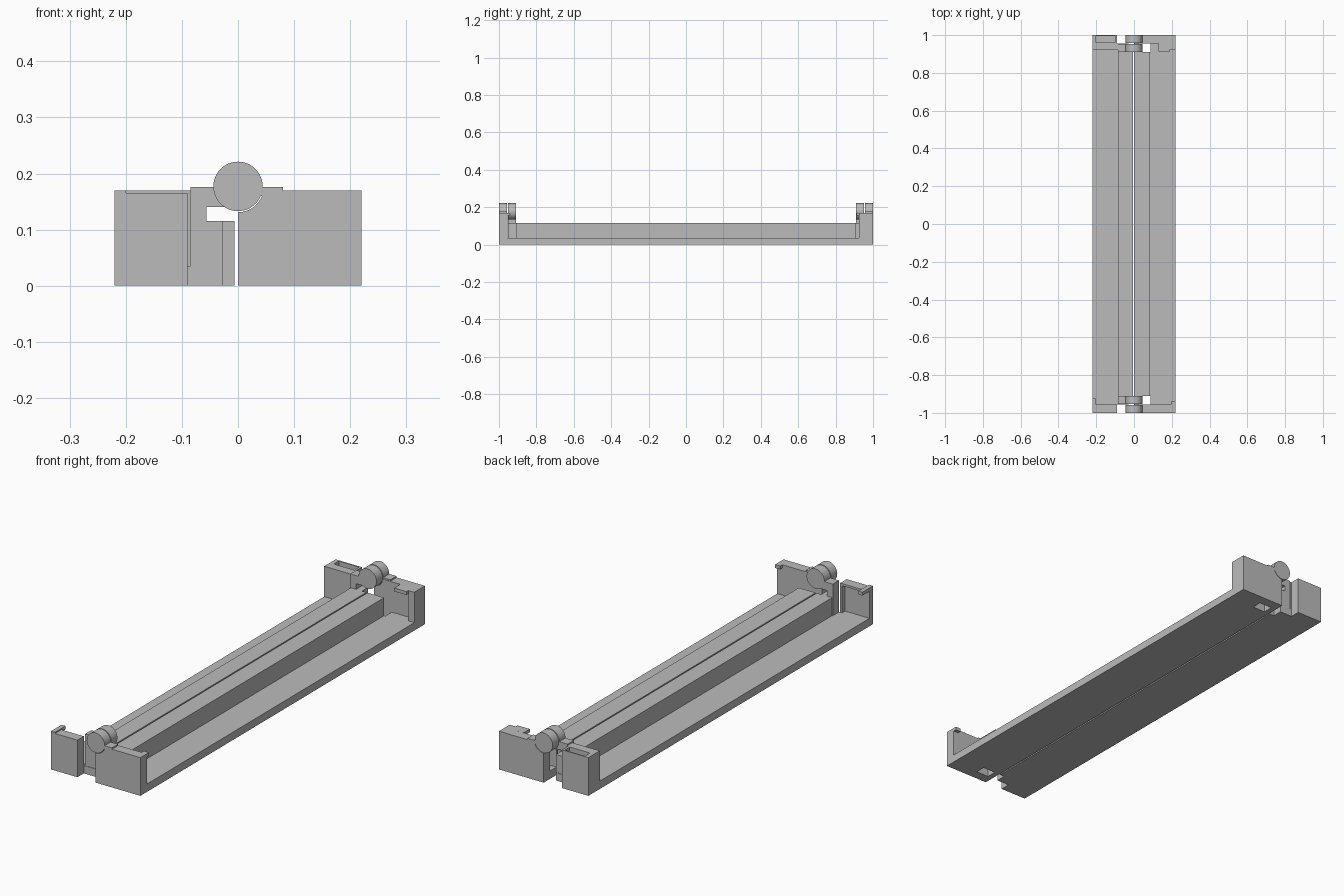
import bpy, bmesh, math
from mathutils import Matrix, Vector

if "Cube" in bpy.data.objects:
    bpy.data.objects.remove(bpy.data.objects["Cube"])

grey = bpy.data.materials.new("light_grey")
grey.diffuse_color = (0.5, 0.5, 0.5, 1)
grey.use_nodes = True
grey.node_tree.nodes["Principled BSDF"].inputs["Base Color"].default_value = grey.diffuse_color


def finish(name, bm):
    me = bpy.data.meshes.new(name)
    bmesh.ops.recalc_face_normals(bm, faces=bm.faces)
    bm.to_mesh(me)
    bm.free()
    ob = bpy.data.objects.new(name, me)
    bpy.context.collection.objects.link(ob)
    me.materials.append(grey)
    return ob


def box(name, x0, x1, y0, y1, z0, z1):
    bm = bmesh.new()
    c = Vector(((x0 + x1) / 2, (y0 + y1) / 2, (z0 + z1) / 2))
    s = (abs(x1 - x0), abs(y1 - y0), abs(z1 - z0), 1)
    bmesh.ops.create_cube(bm, size=1, matrix=Matrix.Translation(c) @ Matrix.Diagonal(s))
    return finish(name, bm)


def extrude_y(name, pts, y0, y1):
    """Extrude an x-z profile along y."""
    bm = bmesh.new()
    face = bm.faces.new([bm.verts.new((x, y0, z)) for x, z in pts])
    new = bmesh.ops.extrude_face_region(bm, geom=[face])["geom"]
    bmesh.ops.translate(bm, vec=(0, y1 - y0, 0),
                        verts=[v for v in new if isinstance(v, bmesh.types.BMVert)])
    return finish(name, bm)


def knuckle(name, y0, y1):
    """Round hinge barrel lying along y."""
    bm = bmesh.new()
    m = Matrix.Translation((0, (y0 + y1) / 2, 0.177)) @ Matrix.Rotation(math.pi / 2, 4, 'X')
    bmesh.ops.create_cone(bm, cap_ends=True, segments=48, radius1=0.044, radius2=0.044,
                          depth=abs(y1 - y0), matrix=m)
    ob = finish(name, bm)
    bpy.context.view_layer.objects.active = ob
    ob.select_set(True)
    bpy.ops.object.shade_smooth_by_angle(angle=math.radians(35))
    ob.select_set(False)


def cut(ob, name, *dims):
    cutter = box(name, *dims)
    cutter.hide_render = True
    cutter.hide_set(True)
    mod = ob.modifiers.new("cut", 'BOOLEAN')
    mod.object = cutter
    mod.solver = 'EXACT'


# long trays: thin floor with a raised rail beside the hinge line
rail = [(0, 0), (0.22, 0), (0.22, 0.035), (0.082, 0.035), (0.082, 0.115), (0, 0.115)]
extrude_y("right_tray", rail, -0.91, 0.91)
extrude_y("left_tray", [(min(-x, -0.006), z) for x, z in rail], -0.91, 0.91)

for s, end in ((-1, "front"), (1, "back")):
    # floor ends, leaving the clearance pockets open
    box(f"{end}_right_floor", 0.088, 0.22, s * 0.91, s * 0.955, 0, 0.035)
    box(f"{end}_right_floor_strip", 0, 0.025, s * 0.91, s * 0.955, 0, 0.035)
    box(f"{end}_left_floor", -0.22, -0.028, s * 0.91, s * 0.955, 0, 0.035)
    # hinge web and stepped arm of the left half
    extrude_y(f"{end}_left_web", [(-0.085, 0.03), (-0.028, 0.03), (-0.028, 0.115),
              (-0.056, 0.115), (-0.056, 0.14), (-0.02, 0.14), (-0.02, 0.176), (-0.085, 0.176)],
              s * 0.91, s * 0.953)
    # hinge barrels: outer one on the right half, inner one on the left half
    knuckle(f"{end}_outer_knuckle", s * 0.957, s * 1.0)
    knuckle(f"{end}_inner_knuckle", s * 0.91, s * 0.953)
    box(f"{end}_outer_arm", 0.02, 0.08, s * 0.957, s, 0.16, 0.176)
    # end wall of the right half, cut out under the barrel
    r = [(0.046 * math.sin(a), 0.177 - 0.046 * math.cos(a))
         for a in [i * math.pi / 2 * 0.9 / 8 for i in range(9)]]
    extrude_y(f"{end}_right_wall", [(0, 0), (0.22, 0), (0.22, 0.17)] + r[::-1],
              s * 0.955, s)

# back walls, thick at the outer edges
box("back_right_cheek", 0.19, 0.22, 0.925, 0.955, 0.03, 0.17)
box("back_right_catch", 0.13, 0.19, 0.912, 0.956, 0.155, 0.17)
wall = box("back_left_wall", -0.22, -0.09, 0.955, 1, 0, 0.17)
cut(wall, "back_slot_cutter", -0.2, -0.1, 0.96, 0.994, 0.14, 0.2)
box("back_left_cheek", -0.22, -0.085, 0.92, 0.955, 0.03, 0.17)

# front walls with short hooks along the top outer corners
wall = box("front_left_wall", -0.22, -0.09, -1, -0.955, 0, 0.17)
cut(wall, "front_slot_cutter", -0.2, -0.08, -1.1, -0.9, 0.165, 0.2)
cut(wall, "front_recess_cutter", -0.3, -0.1, -0.975, -0.9, 0.035, 0.155)
box("front_left_hook", -0.22, -0.2, -0.955, -0.925, 0.155, 0.17)
box("front_right_hook", 0.195, 0.22, -0.955, -0.94, 0.155, 0.17)
